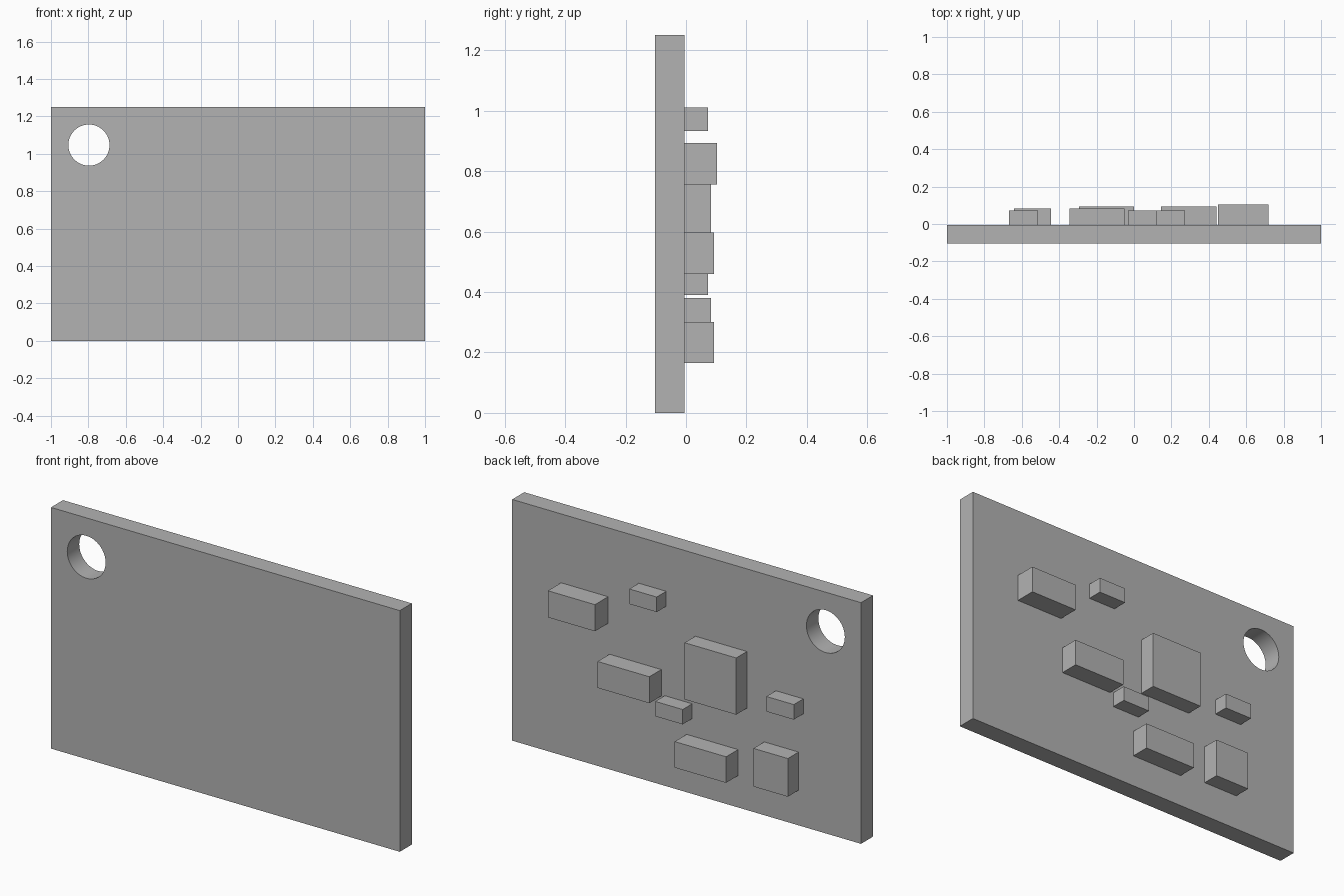
import bpy
import math

default_cube = bpy.data.objects.get("Cube")
if default_cube:
    bpy.data.objects.remove(default_cube, do_unlink=True)

gray = bpy.data.materials.new("plain gray")
gray.use_nodes = True
gray.diffuse_color = (0.45, 0.45, 0.45, 1)
gray.node_tree.nodes["Principled BSDF"].inputs["Base Color"].default_value = (0.45, 0.45, 0.45, 1)

FRONT, BACK = -0.103, -0.005


def box(name, x0, x1, y0, y1, z0, z1):
    """Add a box spanning the given limits."""
    bpy.ops.mesh.primitive_cube_add(size=1, location=((x0 + x1) / 2, (y0 + y1) / 2, (z0 + z1) / 2))
    ob = bpy.context.object
    ob.name = name
    ob.scale = (x1 - x0, y1 - y0, z1 - z0)
    bpy.ops.object.transform_apply(location=False, rotation=False, scale=True)
    ob.data.materials.append(gray)
    return ob


# Board with a round hole through its upper corner
board = box("board", -1, 1, FRONT, BACK, 0, 1.25)
bpy.ops.mesh.primitive_cylinder_add(vertices=64, radius=0.11, depth=0.5,
                                    location=(-0.797, -0.05, 1.047),
                                    rotation=(math.pi / 2, 0, 0))
cutter = bpy.context.object
cutter.name = "hole_cutter"
cutter.hide_render = True
cutter.data.materials.append(gray)

hole = board.modifiers.new("hole", "BOOLEAN")
hole.operation = "DIFFERENCE"
hole.solver = "EXACT"
hole.object = cutter
bpy.ops.object.select_all(action="DESELECT")
board.select_set(True)
bpy.context.view_layer.objects.active = board
bpy.ops.object.modifier_apply(modifier=hole.name)
bpy.data.objects.remove(cutter, do_unlink=True)
bpy.ops.object.shade_smooth_by_angle(angle=math.radians(30))

# Blocks on the back: name, x range, outer y, z range
blocks = [
    ("upper_block", 0.45, 0.72, 0.103, 0.755, 0.893),
    ("middle_block", 0.145, 0.442, 0.093, 0.46, 0.597),
    ("lower_block", -0.295, 0.0, 0.093, 0.165, 0.30),
    ("large_square_block", -0.346, -0.05, 0.083, 0.528, 0.822),
    ("small_square_block", -0.642, -0.445, 0.083, 0.182, 0.38),
    ("upper_small_block", 0.117, 0.274, 0.073, 0.932, 1.01),
    ("middle_small_block", -0.032, 0.125, 0.073, 0.39, 0.467),
    ("side_small_block", -0.669, -0.512, 0.073, 0.585, 0.663),
]
for name, x0, x1, outer, z0, z1 in blocks:
    box(name, x0, x1, BACK, outer, z0, z1)
